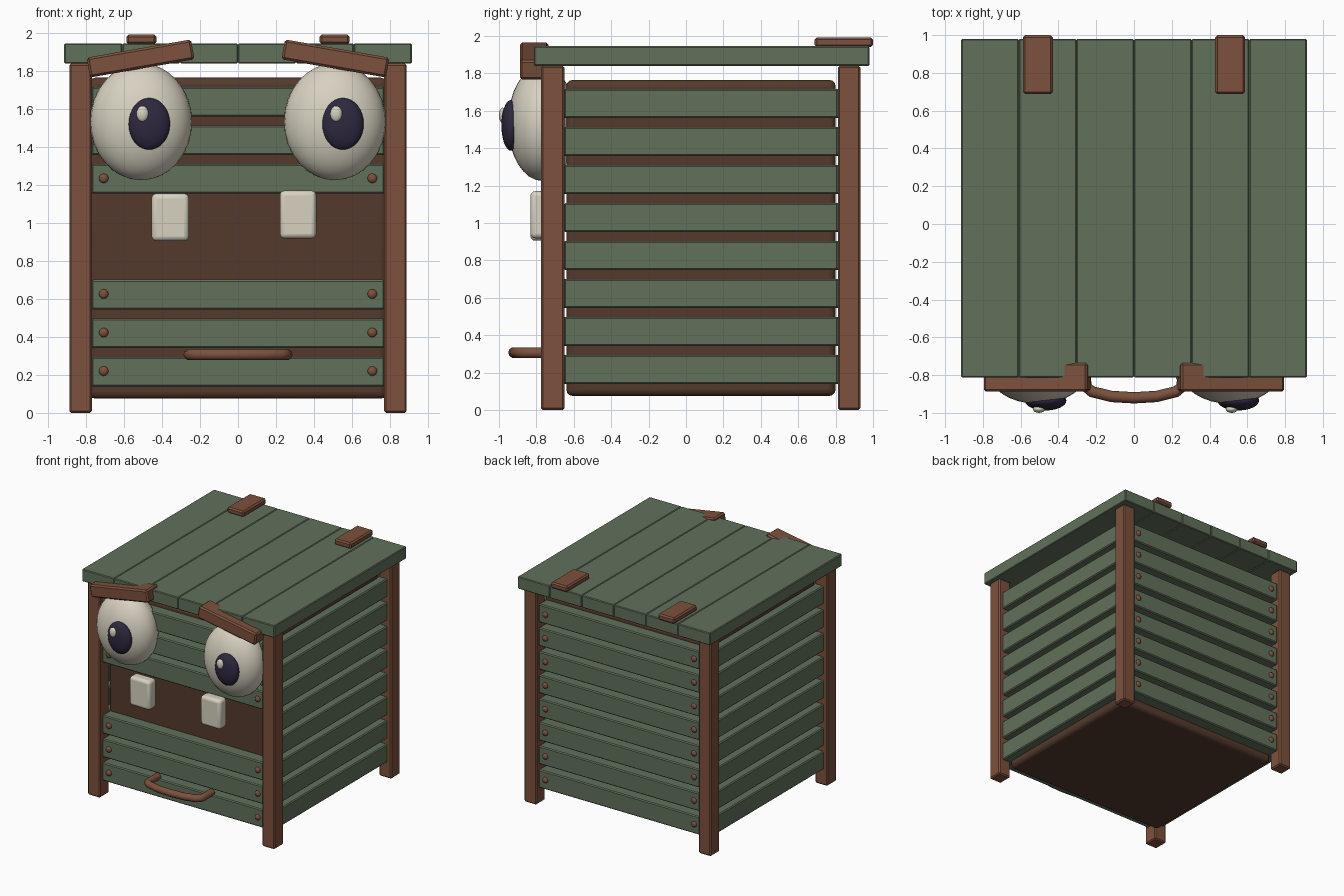
import bpy, math

if "Cube" in bpy.data.objects:
    bpy.data.objects.remove(bpy.data.objects["Cube"])


def mat(name, rgb):
    m = bpy.data.materials.new(name)
    m.diffuse_color = (*rgb, 1)
    m.use_nodes = True
    m.node_tree.nodes["Principled BSDF"].inputs["Base Color"].default_value = m.diffuse_color
    return m


GREEN = mat("green_paint", (0.122, 0.165, 0.104))
BROWN = mat("brown_wood", (0.20, 0.082, 0.046))
DARK = mat("dark_wood", (0.09, 0.042, 0.026))
CREAM = mat("cream", (0.68, 0.64, 0.53))
PURPLE = mat("dark_purple", (0.028, 0.021, 0.05))


def smooth(o, angle=35):
    bpy.ops.object.select_all(action='DESELECT')
    o.select_set(True)
    bpy.context.view_layer.objects.active = o
    bpy.ops.object.shade_smooth_by_angle(angle=math.radians(angle))


def box(name, x, y, z, m, bevel=0.008, segs=1, tilt=0):
    """Bevelled box from three (low, high) ranges, turned about y by tilt."""
    lo, hi = zip(x, y, z)
    bpy.ops.mesh.primitive_cube_add(
        size=1, location=[(a + b) / 2 for a, b in zip(lo, hi)], rotation=(0, tilt, 0))
    o = bpy.context.object
    o.name = name
    o.scale = [b - a for a, b in zip(lo, hi)]
    bpy.ops.object.transform_apply(location=False, rotation=False, scale=True)
    b = o.modifiers.new("bevel", 'BEVEL')
    b.width, b.segments = bevel, segs
    o.data.materials.append(m)
    if segs > 1:
        smooth(o)
    return o


def ball(name, loc, radii, m, seg=32, rings=16):
    bpy.ops.mesh.primitive_uv_sphere_add(segments=seg, ring_count=rings, location=loc)
    o = bpy.context.object
    o.name = name
    o.scale = radii
    o.data.materials.append(m)
    smooth(o, 60)
    return o


# inner crate body
box("inner_body", (-0.785, 0.785), (-0.64, 0.80), (0.075, 1.765), DARK, 0.035, 3)

# corner posts
for sx in (-1, 1):
    for y in ((-0.775, -0.65), (0.812, 0.932)):
        box("corner_post", sorted((sx * 0.77, sx * 0.888)), y, (0, 1.84), BROWN, 0.01)

# horizontal slats; the front leaves rows 3 and 4 open for the mouth
for i in range(8):
    zc = 0.217 + 0.203 * i
    z = (zc - 0.078, zc + 0.078)
    for sx in (-1, 1):
        box("side_slat", sorted((sx * 0.77, sx * 0.855)), (-0.652, 0.812), z, GREEN)
    faces = [("back", (0.79, 0.90), 0.90)]
    if i not in (3, 4):
        faces.append(("front", (-0.742, -0.63), -0.742))
    for side, y, surf in faces:
        box(side + "_slat", (-0.772, 0.772), y, z, GREEN)
        for sx in (-1, 1):
            ball(side + "_rivet", (sx * 0.707, surf, zc + 0.003),
                 (0.025, 0.018, 0.025), BROWN, 12, 8)

# lid planks and hinge plates
for i in range(6):
    x0 = -0.915 + 0.305 * i
    box("lid_plank", (x0, x0 + 0.305), (-0.813, 0.98), (1.84, 1.945), GREEN, 0.006)
for sx in (-1, 1):
    box("hinge_plate", sorted((sx * 0.43, sx * 0.588)), (0.688, 1.0), (1.94, 1.992),
        BROWN, 0.012)

# eyes looking to the same side, with sloping brows
for sx in (-1, 1):
    x = sx * 0.51
    ball("eye", (x, -0.77, 1.533), (0.268, 0.182, 0.308), CREAM)
    ball("pupil", (x + 0.042, -0.935, 1.522), (0.11, 0.052, 0.136), PURPLE)
    ball("eye_glint", (x + 0.007, -0.98, 1.575), (0.032, 0.02, 0.042), CREAM, 16, 10)
    box("brow", (sx * 0.513 - 0.279, sx * 0.513 + 0.279), (-0.888, -0.735),
        (1.813, 1.919), BROWN, 0.012, 1, sx * math.radians(9.9))

# two uneven teeth
box("tooth", (-0.455, -0.258), (-0.832, -0.735), (0.905, 1.155), CREAM, 0.025, 3)
box("tooth", (0.22, 0.412), (-0.832, -0.735), (0.918, 1.17), CREAM, 0.025, 3)

# bowed pull handle
curve = bpy.data.curves.new("pull_handle", 'CURVE')
curve.dimensions = '3D'
curve.bevel_depth = 0.03
curve.bevel_resolution = 3
curve.use_fill_caps = True
half = [(0.255, -0.72), (0.257, -0.83), (0.25, -0.865), (0.222, -0.888), (0.12, -0.913)]
path = [(-x, y) for x, y in half] + [(0, -0.92)] + half[::-1]
sp = curve.splines.new('POLY')
sp.points.add(len(path) - 1)
for p, (x, y) in zip(sp.points, path):
    p.co = (x, y, 0.307, 1)
sp.use_smooth = True
handle = bpy.data.objects.new("pull_handle", curve)
bpy.context.collection.objects.link(handle)
curve.materials.append(BROWN)
